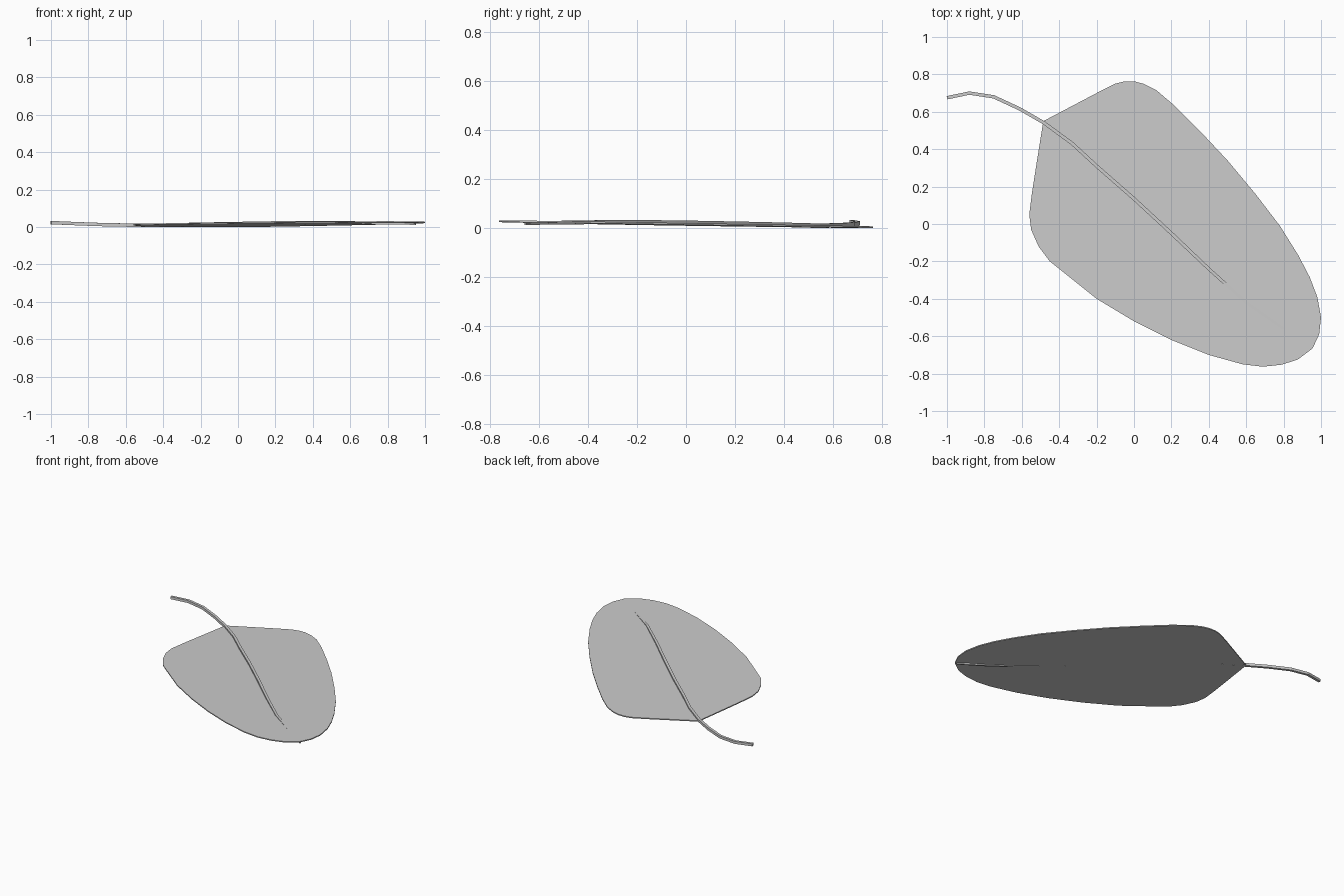
import bpy, bmesh
from mathutils import Vector

if "Cube" in bpy.data.objects:
    bpy.data.objects.remove(bpy.data.objects["Cube"])


def finish(bm, name):
    bmesh.ops.recalc_face_normals(bm, faces=bm.faces)
    me = bpy.data.meshes.new(name)
    bm.to_mesh(me)
    bm.free()
    ob = bpy.data.objects.new(name, me)
    bpy.context.collection.objects.link(ob)
    return ob


# Leaf blade: thin, slightly tilted plate cut to the leaf outline
OUTLINE = [(-.485, .55), (-.2, .70), (-.10, .75), (-.05, .763), (0, .763), (.05, .75),
           (.12, .715), (.22, .63), (.35, .50), (.5, .34), (.65, .16), (.78, -.01),
           (.88, -.17), (.94, -.285), (.98, -.39), (1, -.5), (.99, -.59), (.955, -.665),
           (.875, -.725), (.79, -.752), (.69, -.763), (.58, -.75), (.4, -.70), (.2, -.62),
           (0, -.52), (-.2, -.40), (-.45, -.20), (-.51, -.12), (-.55, -.03), (-.56, .05),
           (-.545, .17), (-.52, .33)]
THICK = 0.007
bm = bmesh.new()
rings = [[bm.verts.new((x, y, .0145 + .003 * x - .0145 * y + s * THICK / 2))
          for x, y in OUTLINE] for s in (-1, 1)]
bm.faces.new(rings[0][::-1])
bm.faces.new(rings[1])
n = len(OUTLINE)
for i in range(n):
    j = (i + 1) % n
    bm.faces.new((rings[0][i], rings[0][j], rings[1][j], rings[1][i]))
finish(bm, "leaf_blade")

# Stem and midrib: square bar swept along a path (x, y, z, half size)
PATH = [(-1, .675, .024, .009), (-.88, .70, .019, .009), (-.75, .68, .014, .009),
        (-.61, .615, .011, .009), (-.48, .54, .0095, .009), (-.33, .43, .0125, .009),
        (-.2, .31, .0155, .009), (0, .135, .019, .009), (.2, -.05, .0225, .009),
        (.4, -.24, .024, .0085), (.6, -.42, .0235, .008), (.8, -.56, .0215, .007),
        (.95, -.655, .016, .004)]
bm = bmesh.new()
rings = []
for i, (x, y, z, r) in enumerate(PATH):
    a, b = PATH[max(i - 1, 0)], PATH[min(i + 1, len(PATH) - 1)]
    side = Vector((a[1] - b[1], b[0] - a[0], 0)).normalized() * r
    up = Vector((0, 0, r))
    c = Vector((x, y, z))
    rings.append([bm.verts.new(c + side * s + up * u)
                  for s, u in ((-1, -1), (1, -1), (1, 1), (-1, 1))])
for p, q in zip(rings, rings[1:]):
    for k in range(4):
        bm.faces.new((p[k], p[(k + 1) % 4], q[(k + 1) % 4], q[k]))
bm.faces.new(rings[0])
bm.faces.new(rings[-1])
finish(bm, "stem_midrib")
